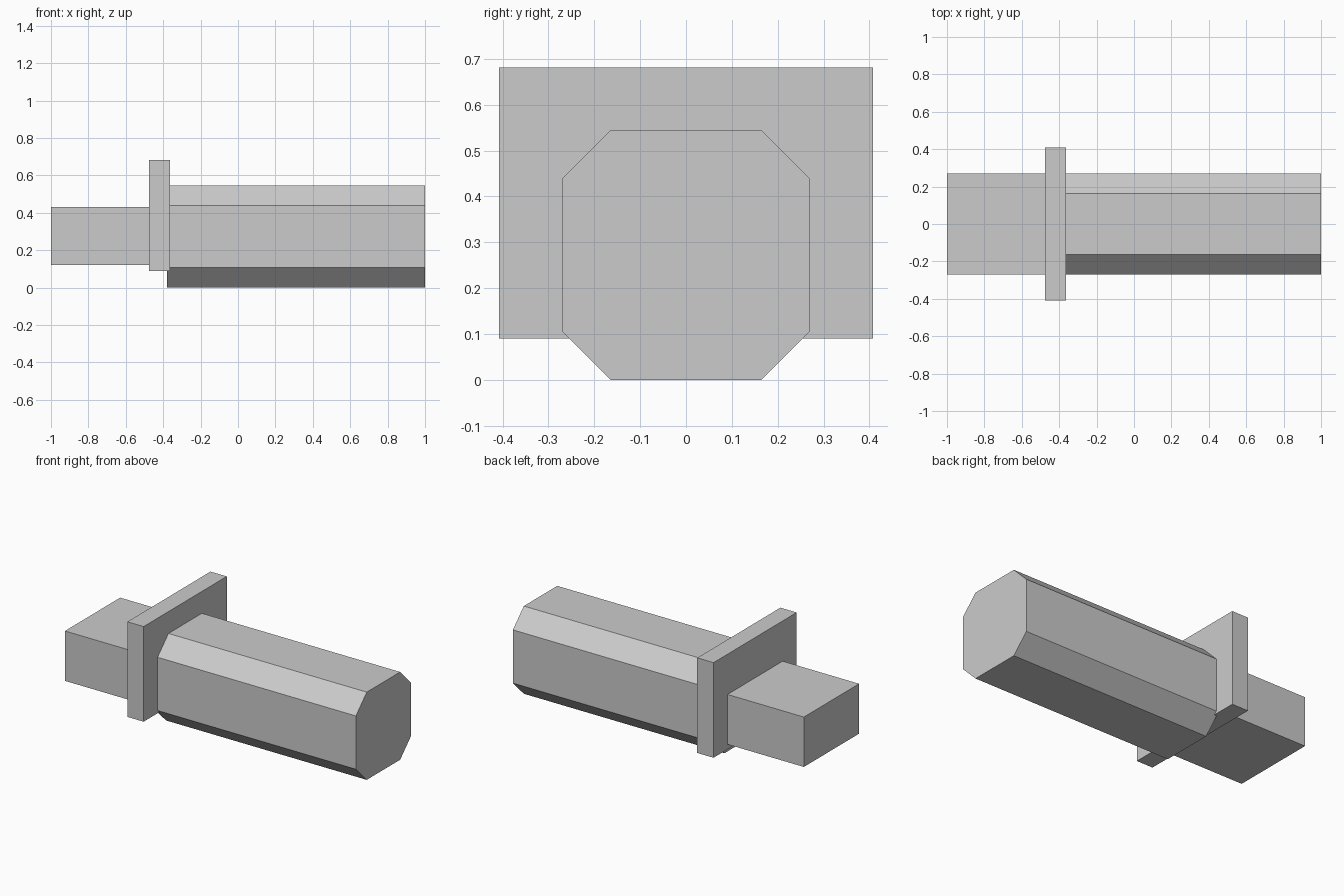
import bpy
import bmesh

cube = bpy.data.objects.get("Cube")
if cube:
    bpy.data.objects.remove(cube, do_unlink=True)

grey = bpy.data.materials.new("light_grey")
grey.use_nodes = True
grey.diffuse_color = (0.6, 0.6, 0.6, 1)
grey.node_tree.nodes["Principled BSDF"].inputs["Base Color"].default_value = grey.diffuse_color


def bar(name, x0, x1, half_width, z0, z1, chamfer=0.0):
    """Box along x, with its four long edges optionally chamfered."""
    bm = bmesh.new()
    bmesh.ops.create_cube(bm, size=1)
    for v in bm.verts:
        v.co.x = x1 if v.co.x > 0 else x0
        v.co.y *= 2 * half_width
        v.co.z = z1 if v.co.z > 0 else z0
    if chamfer:
        long_edges = [e for e in bm.edges if abs(e.verts[0].co.x - e.verts[1].co.x) > 0.01]
        bmesh.ops.bevel(bm, geom=long_edges, offset=chamfer, segments=1, affect='EDGES')
    mesh = bpy.data.meshes.new(name)
    bm.to_mesh(mesh)
    bm.free()
    mesh.materials.append(grey)
    obj = bpy.data.objects.new(name, mesh)
    bpy.context.collection.objects.link(obj)
    return obj


# Eight-sided main body
bar("octagonal_body", -0.38, 1.0, 0.271, 0.0, 0.545, chamfer=0.107)
# Upright square flange
bar("flange_plate", -0.475, -0.363, 0.408, 0.09, 0.681)
# Rectangular tail block
bar("tail_block", -1.0, -0.47, 0.271, 0.121, 0.431)
